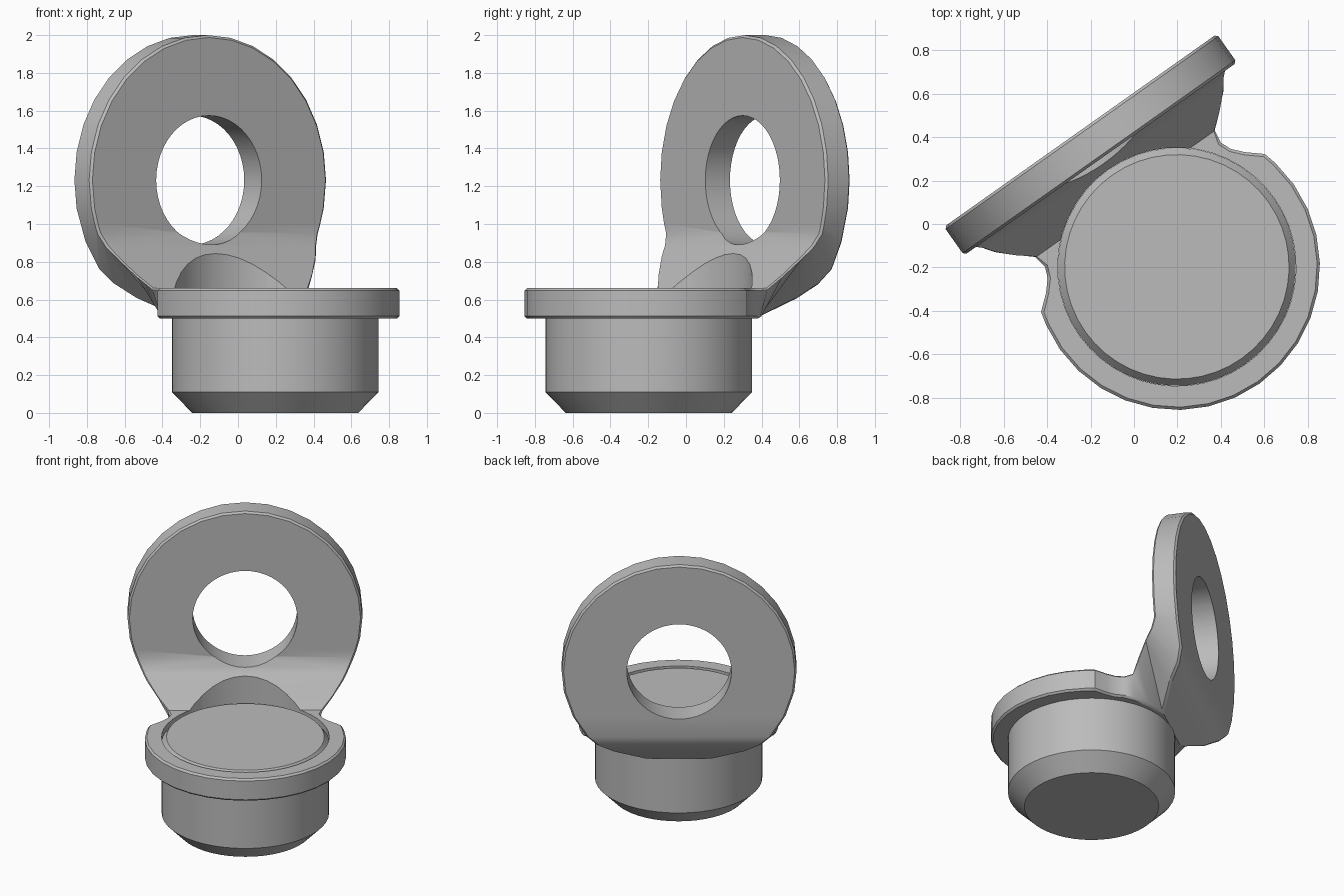
import bpy, bmesh, math
from mathutils import Matrix

if "Cube" in bpy.data.objects:
    bpy.data.objects.remove(bpy.data.objects["Cube"])

# Shared sizes
RING_R, RING_Z, HOLE_R = 0.768, 1.232, 0.342
FLANGE_R, TOP, BOTTOM = 0.658, 0.66, 0.5
FRONT, BACK = 0.608, 0.768
BOLT_R, STEP = 0.547, math.radians(11.25)
PLACE = Matrix.Translation((0.197, -0.197, 0)) @ Matrix.Rotation(math.radians(35.26), 4, "Z")

steel = bpy.data.materials.new("grey_steel")
steel.use_nodes = True
grey = (0.5, 0.5, 0.5, 1)
steel.diffuse_color = grey
steel.node_tree.nodes["Principled BSDF"].inputs["Base Color"].default_value = grey


def finish(bm, name):
    bmesh.ops.recalc_face_normals(bm, faces=bm.faces)
    mesh = bpy.data.meshes.new(name)
    bm.to_mesh(mesh)
    bm.free()
    mesh.materials.append(steel)
    obj = bpy.data.objects.new(name, mesh)
    bpy.context.collection.objects.link(obj)
    obj.matrix_world = PLACE
    return obj


def activate(obj):
    bpy.ops.object.select_all(action="DESELECT")
    obj.select_set(True)
    bpy.context.view_layer.objects.active = obj


def cut_cylinder(obj, radius, depth, matrix):
    bm = bmesh.new()
    bmesh.ops.create_cone(bm, cap_ends=True, segments=48, radius1=radius,
                          radius2=radius, depth=depth, matrix=matrix)
    cutter = finish(bm, "cutter")
    cutter.hide_render = True
    mod = obj.modifiers.new("hole", "BOOLEAN")
    mod.operation, mod.solver, mod.object = "DIFFERENCE", "EXACT", cutter
    activate(obj)
    bpy.ops.object.modifier_apply(modifier=mod.name)
    bpy.data.objects.remove(cutter)


def ring_width(z):
    return math.sqrt(max(0, RING_R ** 2 - (z - RING_Z) ** 2))


# Bracket stations: (depth, height, half width) on the upper and lower skins
upper, lower = [], []
for i in range(10):
    d, w = -FLANGE_R * math.cos(i * STEP), FLANGE_R * math.sin(i * STEP)
    upper.append((d, TOP, w))
    lower.append((d, BOTTOM, w))
for d, w in ((0.19, 0.63), (0.25, 0.56), (0.30, 0.515), (0.35, 0.495)):
    upper.append((d, TOP, w))
    lower.append((d, BOTTOM, w))
for d, z in ((0.41, TOP), (0.464, 0.73), (0.53, 0.82), (0.555, 0.853),
             (0.58, 0.885), (FRONT, 0.95), (FRONT, 1.0)):
    upper.append((d, z, ring_width(z)))
lower += [(0.41, BOTTOM, 0.44), (0.48, BOTTOM, 0.34)]
for d, z in ((0.544, BOTTOM), (0.65, 0.6), (0.73, 0.68), (BACK, 0.76), (BACK, 0.9)):
    lower.append((d, z, ring_width(z)))
for i in range(9, -1, -1):
    z, w = RING_Z + RING_R * math.cos(i * STEP), RING_R * math.sin(i * STEP)
    upper.append((FRONT, z, w))
    lower.append((BACK, z, w))

# Bent bracket: two skins joined by a chamfered rim
bm = bmesh.new()
outlines = []
for skin in (upper, lower):
    right = [bm.verts.new((w, d, z)) for d, z, w in skin]
    left = [right[0]] + [bm.verts.new((-w, d, z)) for d, z, w in skin[1:-1]] + [right[-1]]
    for i in range(len(skin) - 1):
        corners = [right[i], right[i + 1], left[i + 1], left[i]]
        bm.faces.new(list(dict.fromkeys(corners)))
    outlines.append(right + left[-2:0:-1])
rim = []
a, b = outlines
for i in range(len(a)):
    j = (i + 1) % len(a)
    bm.faces.new((a[i], a[j], b[j], b[i]))
    rim += [bm.edges.get((a[i], a[j])), bm.edges.get((b[i], b[j]))]
bmesh.ops.recalc_face_normals(bm, faces=bm.faces)
bmesh.ops.bevel(bm, geom=rim, offset=0.022, offset_type="OFFSET", segments=1,
                profile=0.5, affect="EDGES", clamp_overlap=True)
bracket = finish(bm, "bent_ring_bracket")

# Eye hole through the ring, and the bolt seat through flange and slope
cut_cylinder(bracket, HOLE_R, 1.0,
             Matrix.Translation((0, 0.7, RING_Z)) @ Matrix.Rotation(math.pi / 2, 4, "X"))
cut_cylinder(bracket, BOLT_R + 0.001, 1.2, Matrix.Translation((0, 0, 1.0)))

# Round plug with chamfered ends
bm = bmesh.new()
rows = []
for r, z in ((0.44, 0), (BOLT_R, 0.11), (BOLT_R, 0.62), (0.516, TOP)):
    rows.append(bmesh.ops.create_circle(bm, segments=48, radius=r,
                matrix=Matrix.Translation((0, 0, z)))["verts"])
for p, q in zip(rows, rows[1:]):
    for i in range(len(p)):
        j = (i + 1) % len(p)
        bm.faces.new((p[i], p[j], q[j], q[i]))
bm.faces.new(rows[0])
bm.faces.new(rows[-1])
plug = finish(bm, "round_plug")

for obj in (bracket, plug):
    activate(obj)
    bpy.ops.object.shade_smooth_by_angle(angle=math.radians(30))
